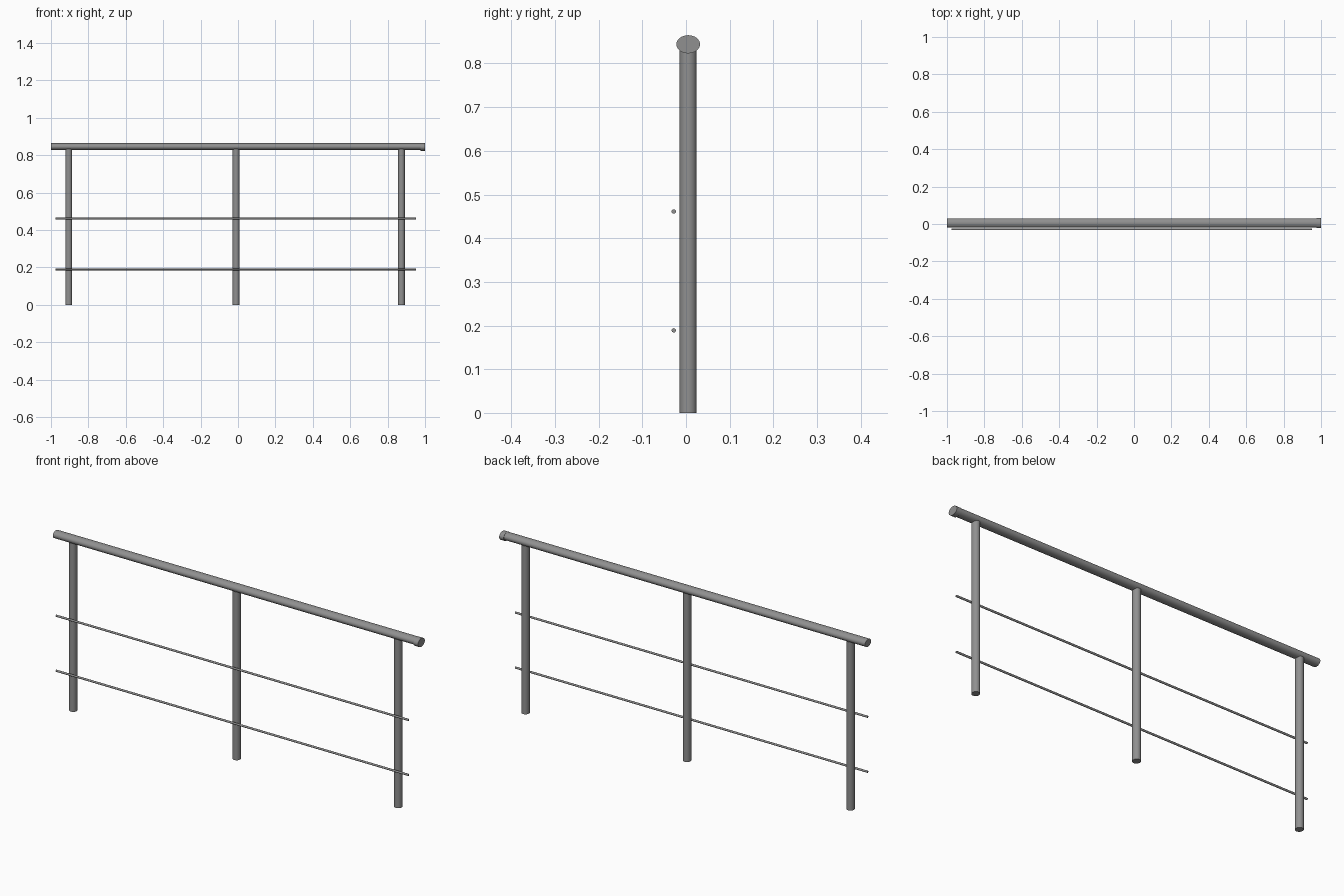
import bpy
from math import radians, pi

old = bpy.data.objects.get("Cube")
if old:
    bpy.data.objects.remove(old, do_unlink=True)

# Single metal colour
steel = bpy.data.materials.new("steel_grey")
steel.use_nodes = True
GREY = (0.28, 0.28, 0.28, 1)
steel.diffuse_color = GREY
steel.node_tree.nodes["Principled BSDF"].inputs["Base Color"].default_value = GREY


def rod(name, centre, length, radii, along_x=False, sides=32):
    """Capped elliptical rod; radii are (y, z) along x, or (y, x) when upright."""
    bpy.ops.mesh.primitive_cylinder_add(vertices=sides, radius=1, depth=1, location=centre)
    obj = bpy.context.object
    obj.name = name
    if along_x:
        obj.rotation_euler = (0, pi / 2, 0)
    obj.scale = (radii[1], radii[0], length)
    bpy.ops.object.transform_apply(location=False, rotation=True, scale=True)
    bpy.ops.object.shade_smooth_by_angle(angle=radians(40))
    obj.data.materials.append(steel)
    return obj


# Handrail with a slightly thicker sleeve at the left end
AXIS_Y = 0.005
rod("handrail", (-0.01, AXIS_Y, 0.846), 1.98, (0.024, 0.0185), True)
rod("handrail_end_sleeve", (0.988, AXIS_Y, 0.844), 0.024, (0.027, 0.0208), True)

# Upright posts
POST_TOP = 0.833
for name, x in (("right", -0.905), ("middle", -0.01), ("left", 0.874)):
    rod(name + "_post", (x, AXIS_Y, POST_TOP / 2), POST_TOP, (0.0195, 0.0185))

# Thin wires in front of the posts
for name, z in (("lower", 0.189), ("upper", 0.461)):
    rod(name + "_wire", (-0.011, -0.028, z), 1.928, (0.005, 0.005), True, 16)
